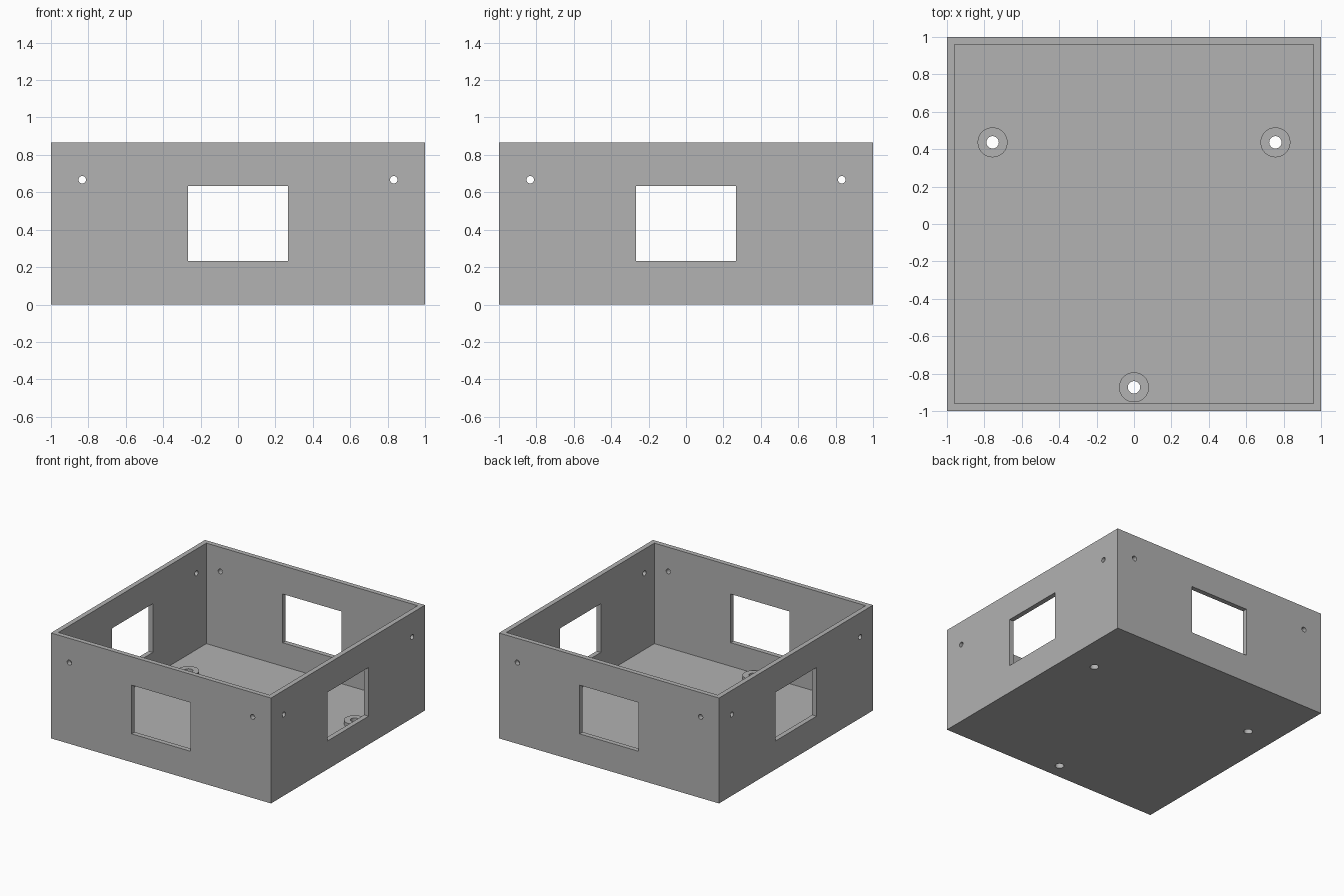
import bpy
from math import radians, sin, cos, pi

cube = bpy.data.objects.get("Cube")
if cube:
    bpy.data.objects.remove(cube, do_unlink=True)

HEIGHT, WALL, FLOOR, BOSS_TOP = 0.866, 0.04, 0.04, 0.073

grey = bpy.data.materials.new("plain grey")
colour = (0.445, 0.445, 0.445, 1)
grey.diffuse_color = colour
grey.use_nodes = True
grey.node_tree.nodes["Principled BSDF"].inputs["Base Color"].default_value = colour


def box(name, size, centre):
    bpy.ops.mesh.primitive_cube_add(size=1, location=centre)
    obj = bpy.context.object
    obj.name = name
    obj.scale = size
    bpy.ops.object.transform_apply(location=True, rotation=True, scale=True)
    return obj


def rod(name, radius, length, centre, turn=(0, 0, 0)):
    bpy.ops.mesh.primitive_cylinder_add(vertices=48, radius=radius, depth=length,
                                        location=centre, rotation=turn)
    obj = bpy.context.object
    obj.name = name
    bpy.ops.object.transform_apply(location=True, rotation=True, scale=True)
    return obj


def cut(target, cutter):
    """Subtract the cutter from the target, then discard it."""
    mod = target.modifiers.new("cut", 'BOOLEAN')
    mod.operation = 'DIFFERENCE'
    mod.solver = 'EXACT'
    mod.object = cutter
    bpy.context.view_layer.objects.active = target
    bpy.ops.object.modifier_apply(modifier=mod.name)
    bpy.data.objects.remove(cutter, do_unlink=True)


# Open-topped tray
tray = box("open_tray", (2, 2, HEIGHT), (0, 0, HEIGHT / 2))
inner = 2 - 2 * WALL
cut(tray, box("cavity", (inner, inner, HEIGHT), (0, 0, FLOOR + HEIGHT / 2)))

# Window in every wall
for size in ((0.533, 3, 0.4), (3, 0.533, 0.4)):
    cut(tray, box("window_cutter", size, (0, 0, 0.433)))

# Small screw holes near the ends of every wall
for side in (-0.833, 0.833):
    cut(tray, rod("screw_cutter", 0.02, 3, (side, 0, 0.667), (pi / 2, 0, 0)))
    cut(tray, rod("screw_cutter", 0.02, 3, (0, side, 0.667), (0, pi / 2, 0)))

# Three raised bosses on a circle, drilled through with the floor
parts = [tray]
for name, degrees in (("front_boss", -90), ("left_boss", 30), ("right_boss", 150)):
    x, y = 0.873 * cos(radians(degrees)), 0.873 * sin(radians(degrees))
    boss = rod(name, 0.08, BOSS_TOP - FLOOR, (x, y, (BOSS_TOP + FLOOR) / 2))
    for part in (tray, boss):
        cut(part, rod("bore_cutter", 0.033, 0.4, (x, y, 0)))
    parts.append(boss)

# Finish with the material and sharp-edged smooth shading
for part in parts:
    part.data.materials.clear()
    part.data.materials.append(grey)
    bpy.ops.object.select_all(action='DESELECT')
    part.select_set(True)
    bpy.context.view_layer.objects.active = part
    bpy.ops.object.shade_smooth_by_angle(angle=radians(30))
